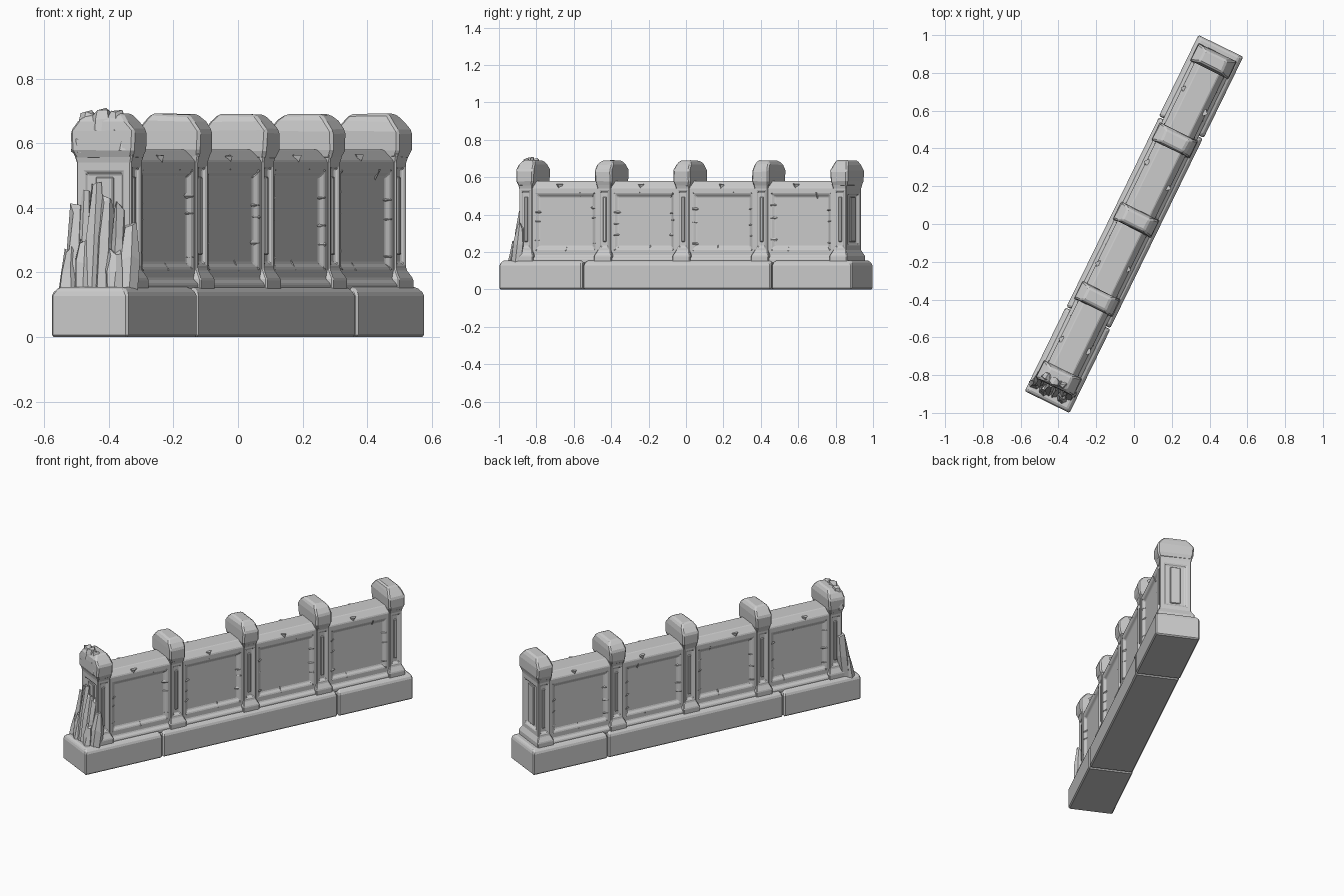
import bpy, bmesh, math, random
from mathutils import Vector, Matrix

random.seed(7)
if "Cube" in bpy.data.objects:
    bpy.data.objects.remove(bpy.data.objects["Cube"])

stone = bpy.data.materials.new("pale grey stone")
stone.use_nodes = True
GREY = (0.6, 0.6, 0.6, 1)
stone.diffuse_color = GREY
stone.node_tree.nodes["Principled BSDF"].inputs["Base Color"].default_value = GREY

HEADING = math.radians(-26)   # the wall runs diagonally; parts are built along local y
STEP, MIDDLE = 0.467, 0.025
POSTS = [MIDDLE + STEP * i for i in range(-2, 3)]
END = 1.049


def finish(bm, name, bevel=0.0, jitter=0.0):
    """Turn a bmesh into a turned, stone-coloured object."""
    for v in bm.verts:
        v.co += Vector([random.uniform(-jitter, jitter) for _ in range(3)])
    bmesh.ops.recalc_face_normals(bm, faces=bm.faces)
    mesh = bpy.data.meshes.new(name)
    bm.to_mesh(mesh)
    bm.free()
    mesh.materials.append(stone)
    ob = bpy.data.objects.new(name, mesh)
    ob.rotation_euler.z = HEADING
    bpy.context.collection.objects.link(ob)
    if bevel:
        mod = ob.modifiers.new("worn edges", "BEVEL")
        mod.width, mod.segments, mod.limit_method = bevel, 1, "ANGLE"
    return ob


def loft(sections, y):
    """Stack rectangles (z, half width, half depth) around a point on the wall line."""
    bm = bmesh.new()
    rings = [[bm.verts.new((sx * w, y + sy * d, z))
              for sx, sy in ((-1, -1), (1, -1), (1, 1), (-1, 1))] for z, w, d in sections]
    for a, b in zip(rings, rings[1:]):
        for i in range(4):
            j = (i + 1) % 4
            bm.faces.new((a[i], a[j], b[j], b[i]))
    bm.faces.new(rings[0][::-1])
    bm.faces.new(rings[-1])
    bmesh.ops.recalc_face_normals(bm, faces=bm.faces)
    return bm


def sink(bm, faces, border, slope, depth):
    """Sink a panel with a border and sloping sides into each face."""
    for f in faces:
        bmesh.ops.inset_region(bm, faces=[f], thickness=border, use_even_offset=True)
        bmesh.ops.inset_region(bm, faces=[f], thickness=slope, depth=-depth, use_even_offset=True)


def side_faces(bm, axis, z_mid, tol=0.03):
    return [f for f in bm.faces if abs(f.normal[axis]) > 0.95
            and abs(f.calc_center_median().z - z_mid) < tol]


# Base: three long blocks with narrow joints
CUTS = [-END, -0.553, 0.569, END]
for i, (a, b) in enumerate(zip(CUTS, CUTS[1:])):
    gap_a, gap_b = (0.003 if i else 0), (0.003 if i < 2 else 0)
    half = (b - a - gap_a - gap_b) / 2
    mid = (a + gap_a + b - gap_b) / 2
    w = (0.132, 0.129, 0.132)[i]
    bm = loft([(0, w, half), (0.135, w, half), (0.155, w - 0.02, half - 0.012)], mid)
    finish(bm, f"base_block_{i + 1}", 0.007)

# Wall bays: sloped coping, sill, and a sunken panel on both sides
for i, (a, b) in enumerate(zip(POSTS, POSTS[1:])):
    mid, half = (a + b) / 2, STEP / 2 - 0.025
    bm = loft([(0.14, 0.104, half), (0.165, 0.104, half), (0.18, 0.087, half),
               (0.545, 0.087, half), (0.58, 0.057, half)], mid)
    sink(bm, side_faces(bm, 0, 0.3625), 0.034, 0.016, 0.014)
    finish(bm, f"wall_bay_{i + 1}", 0.004)

    # Chipped corners and splinters around each panel frame
    bm = bmesh.new()
    pw, pz0, pz1 = STEP / 2 - 0.068, 0.218, 0.507
    spots = []
    for side in (-1, 1):
        for sy in (-1, 1):
            spots += [(side, sy * pw, z + random.uniform(-0.025, 0.025), sy, 0)
                      for z in (0.27, 0.36, 0.43)]
            spots += [(side, sy * pw, z, sy, s) for z, s in ((pz0, -1), (pz1, 1))]
        spots += [(side, random.uniform(-0.1, 0.1), z, 0, s) for z, s in ((pz0, -1), (pz1, 1))]
    for side, y, z, sy, sz in spots:
        ln, wd = random.uniform(0.018, 0.03), random.uniform(0.016, 0.026)
        d = Vector((0, -sy, -sz)).normalized()
        t = Vector((0, -d.z, d.y))
        c = Vector((side * 0.076, mid + y, z)) - d * 0.012
        out = Vector((side * 0.014, 0, 0))
        tip = bm.verts.new(c + d * (ln + 0.006) - out * 0.3)
        ridge = bm.verts.new(c + out)
        l, r = (bm.verts.new(c + t * s * wd - out * 0.3) for s in (-1, 1))
        for tri in ((tip, ridge, l), (tip, r, ridge), (ridge, r, l), (tip, l, r)):
            bm.faces.new(tri)
    finish(bm, f"frame_chips_{i + 1}", jitter=0.002)

    # Nicks along the coping
    bm = bmesh.new()
    for side in (-1, 1):
        m = Matrix.Translation((side * 0.078, mid + random.uniform(-0.08, 0.08), 0.548))
        bmesh.ops.create_cone(bm, cap_ends=True, segments=4, radius1=0.018, radius2=0.004,
                              depth=0.03, matrix=m @ Matrix.Rotation(math.pi, 4, "X"))
    finish(bm, f"coping_nicks_{i + 1}", jitter=0.003)

# Posts: flared foot, recessed shaft, heavy chamfered cap
for i, y in enumerate(POSTS):
    bm = loft([(0.14, 0.112, 0.052), (0.18, 0.112, 0.052), (0.21, 0.094, 0.039),
               (0.54, 0.094, 0.039), (0.57, 0.102, 0.045)], y)
    sink(bm, side_faces(bm, 0, 0.375), 0.014, 0.006, 0.012)
    sink(bm, side_faces(bm, 1, 0.375), 0.028, 0.008, 0.012)
    finish(bm, f"post_{i + 1}", 0.004)

    # Narrow raised strips inside the recesses
    bm = bmesh.new()
    for x, dy, sx, sy in ((0.084, 0, 0.012, 0.018), (-0.084, 0, 0.012, 0.018),
                          (0, 0.03, 0.06, 0.01), (0, -0.03, 0.06, 0.01)):
        bmesh.ops.create_cube(bm, size=1, matrix=Matrix.Translation((x, y + dy, 0.375))
                              @ Matrix.Diagonal((sx, sy, 0.24, 1)))
    finish(bm, f"post_strips_{i + 1}", 0.003)

    bm = loft([(0.55, 0.096, 0.042), (0.578, 0.107, 0.05), (0.638, 0.109, 0.051),
               (0.668, 0.086, 0.046), (0.69, 0.064, 0.034)], y)
    finish(bm, f"post_cap_{i + 1}", 0.008, 0.003)


def shard(bm, x, y, z, rx, ry, h, taper=0.55, sides=6):
    """A rough leaning splinter of stone."""
    rot = random.uniform(0, 1)
    low, mid, top = [], [], []
    for k in range(sides):
        a = rot + math.tau * k / sides
        c, s = math.cos(a), math.sin(a)
        for ring, f, up in ((low, 1, 0), (mid, 0.92, 0.55), (top, taper, 1)):
            r = f * random.uniform(0.85, 1.1)
            ring.append(bm.verts.new((x + c * rx * r, y + s * ry * r + up * h * 0.1,
                                      z + h * up + (random.uniform(-0.02, 0.01) if up else 0))))
    for p, q in ((low, mid), (mid, top)):
        for k in range(sides):
            j = (k + 1) % sides
            bm.faces.new((p[k], p[j], q[j], q[k]))
    bm.faces.new(low[::-1])
    bm.faces.new(top)
    bmesh.ops.triangulate(bm, faces=[f for f in bm.faces if len(f.verts) > 4])


# Broken end: splinters leaning on the first post, tallest in the middle
bm = bmesh.new()
foot = POSTS[0] - 0.06
for x, dy, rx, ry, h in ((-0.09, 0, 0.034, 0.04, 0.26), (-0.06, 0.005, 0.028, 0.036, 0.31),
                         (-0.02, -0.015, 0.032, 0.036, 0.33), (0.015, -0.01, 0.03, 0.04, 0.29),
                         (0.055, 0, 0.03, 0.038, 0.27), (0.09, 0.01, 0.032, 0.036, 0.2),
                         (-0.1, -0.02, 0.03, 0.03, 0.13), (0.06, -0.03, 0.034, 0.028, 0.12),
                         (-0.045, -0.035, 0.03, 0.026, 0.16)):
    shard(bm, x, foot + dy, 0.145, rx, ry, h)
finish(bm, "broken_end_splinters", jitter=0.004)

# Broken stone left on the first cap and under it
bm = bmesh.new()
for x, dy, z, r, h in ((-0.06, -0.025, 0.635, 0.036, 0.055), (-0.015, -0.03, 0.64, 0.04, 0.062),
                       (0.035, -0.025, 0.64, 0.036, 0.055), (-0.08, -0.03, 0.57, 0.034, 0.07),
                       (0.07, -0.03, 0.58, 0.036, 0.06)):
    shard(bm, x, POSTS[0] + dy, z, r, 0.028, h, 0.7)
finish(bm, "broken_cap_rubble", jitter=0.004)
